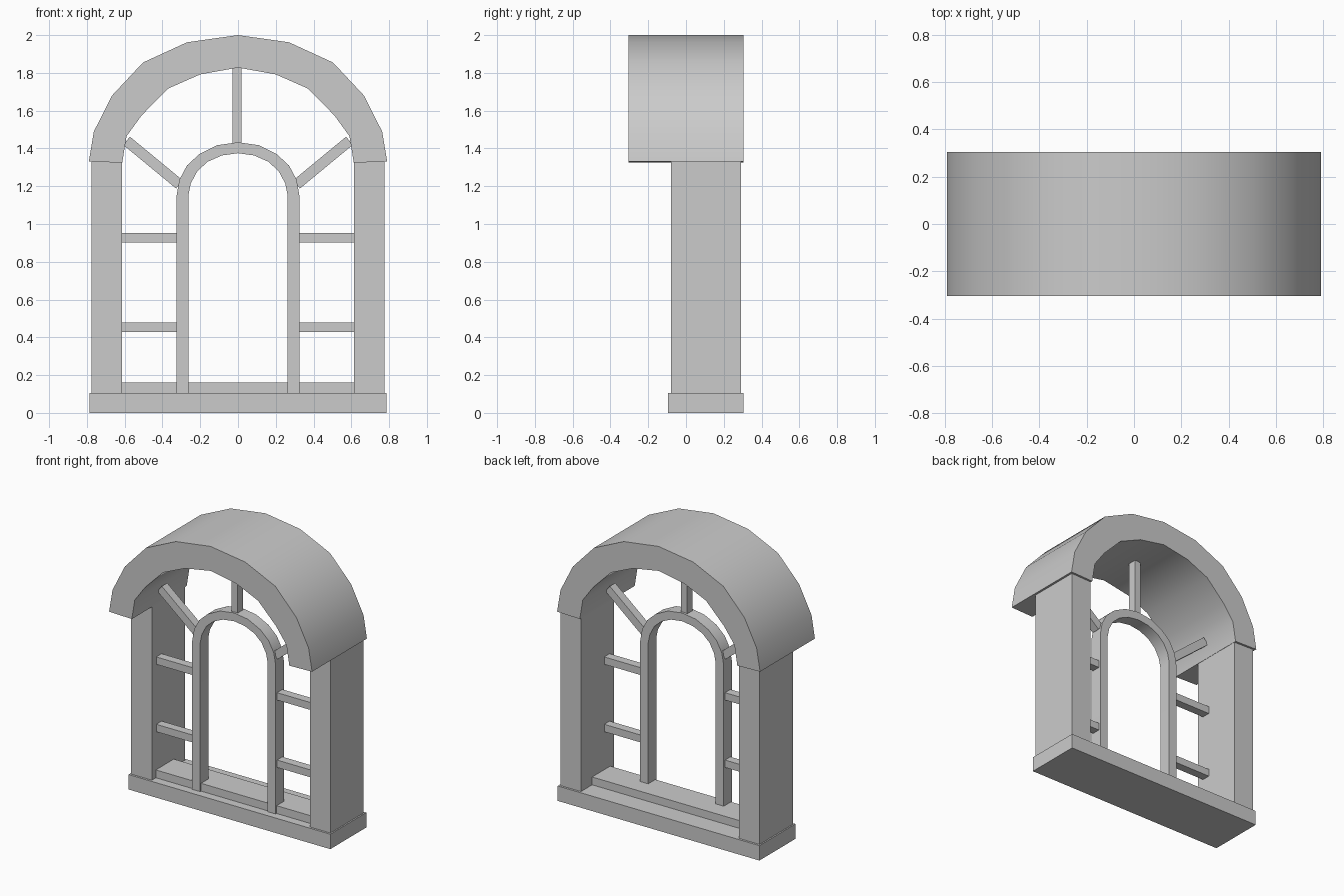
import bpy, bmesh, math

if "Cube" in bpy.data.objects:
    bpy.data.objects.remove(bpy.data.objects["Cube"])


def finish(bm, name):
    bmesh.ops.recalc_face_normals(bm, faces=bm.faces)
    me = bpy.data.meshes.new(name)
    bm.to_mesh(me)
    bm.free()
    ob = bpy.data.objects.new(name, me)
    bpy.context.collection.objects.link(ob)
    return ob


def box(name, x, y, z):
    """Box from (min, max) ranges."""
    bm = bmesh.new()
    bmesh.ops.create_cube(bm, size=1)
    for v in bm.verts:
        for i, r in enumerate((x, y, z)):
            v.co[i] = r[0] if v.co[i] < 0 else r[1]
    return finish(bm, name)


def band(name, outer, inner, y0, y1):
    """Arched strip: half profiles (side to crown) mirrored in x, extruded in y."""
    full = lambda pts: [(-x, z) for x, z in pts] + [(x, z) for x, z in pts[-2::-1]]
    o, n = full(outer), full(inner)
    bm = bmesh.new()
    rings = [[bm.verts.new((x, y, z)) for (x, z), y in
              ((a, y0), (a, y1), (b, y1), (b, y0))] for a, b in zip(o, n)]
    for r, s in zip(rings, rings[1:]):
        for k in range(4):
            bm.faces.new((r[k], r[(k + 1) % 4], s[(k + 1) % 4], s[k]))
    bm.faces.new(rings[0])
    bm.faces.new(rings[-1])
    ob = finish(bm, name)
    bpy.ops.object.select_all(action='DESELECT')
    ob.select_set(True)
    bpy.context.view_layer.objects.active = ob
    bpy.ops.object.shade_smooth_by_angle(angle=math.radians(35))
    return ob


# Base slab and raised sill
box("base", (-.785, .785), (-.095, .305), (0, .105))
box("sill", (-.62, .62), (-.035, .165), (.1, .16))

# Deep outer arch hood
band("outer_arch",
     [(.79, 1.33), (.763, 1.49), (.667, 1.68), (.503, 1.855), (.27, 1.962), (0, 2)],
     [(.613, 1.325), (.59, 1.465), (.51, 1.575), (.37, 1.717), (.2, 1.792), (0, 1.828)],
     -.305, .305)

# Inner arched frame with its jambs
band("inner_frame",
     [(.325, .105), (.325, 1.15), (.31, 1.235), (.27, 1.31), (.205, 1.37), (.11, 1.417), (0, 1.433)],
     [(.263, .105), (.263, 1.15), (.25, 1.215), (.215, 1.28), (.16, 1.33), (.085, 1.363), (0, 1.375)],
     -.045, .045)

# Side posts, cross bars and slanted spokes
for s, side in ((-1, "left"), (1, "right")):
    rng = lambda a, b: tuple(sorted((s * a, s * b)))
    box(side + "_post", rng(.615, .775), (-.08, .29), (.1, 1.335))
    for i, z in enumerate((.453, .927)):
        box(f"{side}_bar_{i + 1}", rng(.315, .62), (-.03, .03), (z - .026, z + .026))
    dx, dz = .28, .231
    sp = box(side + "_spoke", (-math.hypot(dx, dz) / 2, math.hypot(dx, dz) / 2),
             (-.03, .03), (-.028, .028))
    sp.location = (s * .45, 0, 1.325)
    sp.rotation_euler.y = -s * math.atan2(dz, dx)

# Vertical spoke at the crown
box("top_spoke", (-.03, .018), (-.03, .03), (1.42, 1.83))
